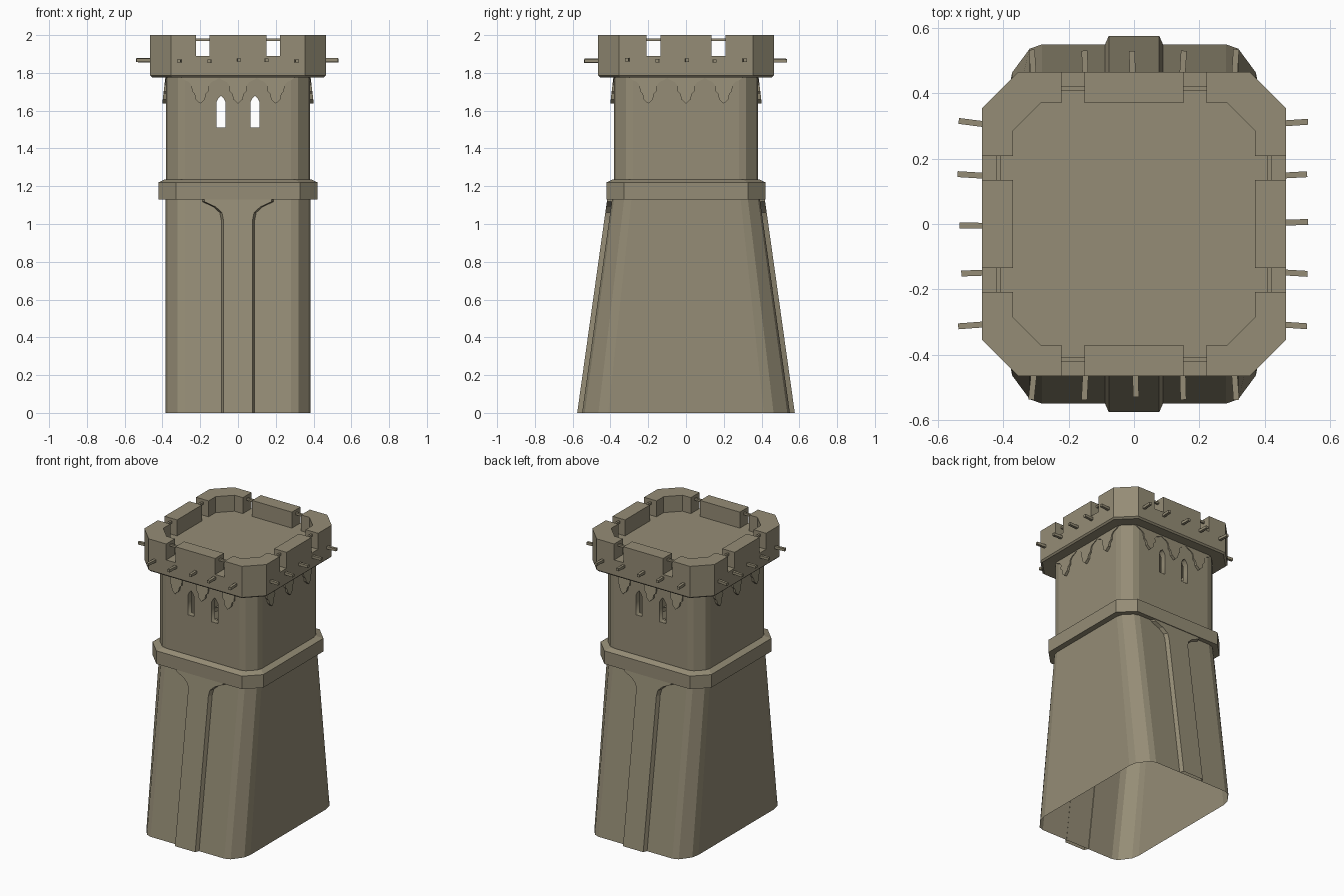
import bpy, bmesh, math, random
from mathutils import Matrix

if "Cube" in bpy.data.objects:
    bpy.data.objects.remove(bpy.data.objects["Cube"])

random.seed(4)
stone = bpy.data.materials.new("olive_stone")
stone.diffuse_color = (0.30, 0.265, 0.18, 1)
stone.use_nodes = True
stone.node_tree.nodes["Principled BSDF"].inputs["Base Color"].default_value = stone.diffuse_color


def finish(name, bm, turn=0):
    bmesh.ops.recalc_face_normals(bm, faces=bm.faces)
    bm.transform(Matrix.Rotation(turn, 4, 'Z'))
    me = bpy.data.meshes.new(name)
    bm.to_mesh(me)
    bm.free()
    me.materials.append(stone)
    ob = bpy.data.objects.new(name, me)
    bpy.context.collection.objects.link(ob)
    return ob


def ring(hx, hy, cx, cy, z, soft=False):
    """Rectangle with cut corners, counter-clockwise."""
    off = [(0, 1), (1, 0)]
    if soft:
        off = [(0, 1.2), (.12, .75), (.75, .12), (1.2, 0)]
    q = [(hx - a * cx, hy - b * cy) for a, b in off]
    pts = q + [(-x, y) for x, y in q[::-1]] + [(-x, -y) for x, y in q] + [(x, -y) for x, y in q[::-1]]
    return [(x, y, z) for x, y in pts]


def loft(name, rings, cap_top=False, skip=()):
    bm = bmesh.new()
    vs = [[bm.verts.new(p) for p in r] for r in rings]
    n = len(vs[0])
    for a, b in zip(vs, vs[1:]):
        for i in range(n):
            if i not in skip:
                j = (i + 1) % n
                bm.faces.new((a[i], a[j], b[j], b[i]))
    if cap_top:
        bm.faces.new(vs[-1])
    return finish(name, bm)


def prism(name, bottom, top, turn=0, closed=True):
    """Join two matching outlines into a solid."""
    bm = bmesh.new()
    a = [bm.verts.new(p) for p in bottom]
    b = [bm.verts.new(p) for p in top]
    for i in range(len(a)):
        j = (i + 1) % len(a)
        if closed or j:
            bm.faces.new((a[i], a[j], b[j], b[i]))
    bm.faces.new(b)
    if closed:
        bm.faces.new(a[::-1])
    return finish(name, bm, turn)


def box(name, x, y, z, sx, sy, sz, turn=0, yaw=0):
    bm = bmesh.new()
    bmesh.ops.create_cube(bm, size=1)
    bm.transform(Matrix.Translation((x, y, z)) @ Matrix.Rotation(yaw, 4, 'Z')
                 @ Matrix.Diagonal((sx, sy, sz, 1)))
    return finish(name, bm, turn)


def square(h, c, z, soft=False):
    return ring(h, h, c, c, z, soft)


# Flared lower shaft, open underneath
loft("lower_shaft", [ring(.383, .55, .085, .115, 0, True),
                     ring(.383, .39, .085, .085, 1.14, True)])

# Belt moulding
loft("belt_course", [square(.37, .085, 1.13), square(.422, .095, 1.13),
                     square(.422, .095, 1.22), square(.39, .088, 1.235),
                     square(.37, .085, 1.235)])

# Upper shaft without its front and back walls
loft("upper_shaft", [square(.382, .085, 1.2, True), square(.382, .085, 1.78, True)],
     skip=(3, 11))

# Front and back walls with pairs of pointed windows
for side, y in (("front", -.382), ("back", .382)):
    cu = bpy.data.curves.new(side + "_wall", 'CURVE')
    cu.dimensions = '2D'
    cu.fill_mode = 'BOTH'
    cu.extrude = .02
    outlines = [[(-.28, 1.2), (.28, 1.2), (.28, 1.78), (-.28, 1.78)]]
    for c in (-.09, .09):
        outlines.append([(c - .024, 1.51), (c - .024, 1.645), (c - .012, 1.668), (c, 1.68),
                         (c + .012, 1.668), (c + .024, 1.645), (c + .024, 1.51)])
    for pts in outlines:
        sp = cu.splines.new('POLY')
        sp.points.add(len(pts) - 1)
        for p, (x, z) in zip(sp.points, pts):
            p.co = (x, z, 0, 1)
        sp.use_cyclic_u = True
    cu.materials.append(stone)
    wall = bpy.data.objects.new(side + "_window_wall", cu)
    wall.rotation_euler = (math.pi / 2, 0, 0)
    wall.location.y = y - math.copysign(.02, y)
    bpy.context.collection.objects.link(wall)

# Parapet base and roof floor
loft("parapet_base", [square(.37, .085, 1.78), square(.455, .108, 1.776),
                      square(.465, .11, 1.786), square(.465, .11, 1.89)], cap_top=True)

# Pilasters with flared heads on the sloping faces
half = [(.09, 0), (.09, 1.02), (.098, 1.06), (.13, 1.09), (.19, 1.118), (.19, 1.135)]
for turn in (0, math.pi):
    def outline(inset, out):
        pts = [(x - inset, z) for x, z in half]
        pts += [(-x, z) for x, z in pts[::-1]]
        return [(x, -(.55 - .16 * z / 1.14 + out), z) for x, z in pts]
    prism("pilaster", outline(0, -.003), outline(.013, .026), turn, closed=False)

# Hanging arch frieze outline
drop = [(.1, 1.775), (.085, 1.763), (.06, 1.752), (.046, 1.735), (.044, 1.702),
        (.03, 1.688), (.025, 1.66), (0, 1.637)]
edge = [(-.3, 1.785)]
for c in (-.2, 0, .2):
    edge += [(c - x, z) for x, z in drop] + [(c + x, z) for x, z in drop[-2:0:-1]]
edge += [(.3, 1.775), (.3, 1.785)]

for k in range(4):
    t = k * math.pi / 2
    prism("arch_frieze", [(x, -.37, z) for x, z in edge],
          [(x, -(.384 + (1.78 - z) * .12), z) for x, z in edge], t)
    # Middle merlon
    box("middle_merlon", 0, -.4175, 1.944, .303 if k % 2 == 0 else .27, .095, .112, t)
    # Corner merlon
    s = .222 if k % 2 == 0 else .208
    e = .208 if k % 2 == 0 else .222
    plan = [(s, -.465), (.355, -.465), (.465, -.355), (.465, -e),
            (.37, -e), (.37, -.285), (.285, -.37), (s, -.37)]
    prism("corner_merlon", [(x, y, 1.888) for x, y in plan],
          [(x, y, 2.0) for x, y in plan], t)
    # Bars across the gaps
    for x in (-.18, .18):
        box("gap_bar", x, -.415, 1.975, .1, .014, .014, t)
    # Pegs sticking out of the parapet
    for x in (-.31, -.15, .005, .15, .31):
        box("peg", x, -.492 + random.uniform(-.006, .006), 1.866 + random.uniform(-.004, .004),
            .018, .085, .018, t, x * .3 + random.uniform(-.04, .04))
